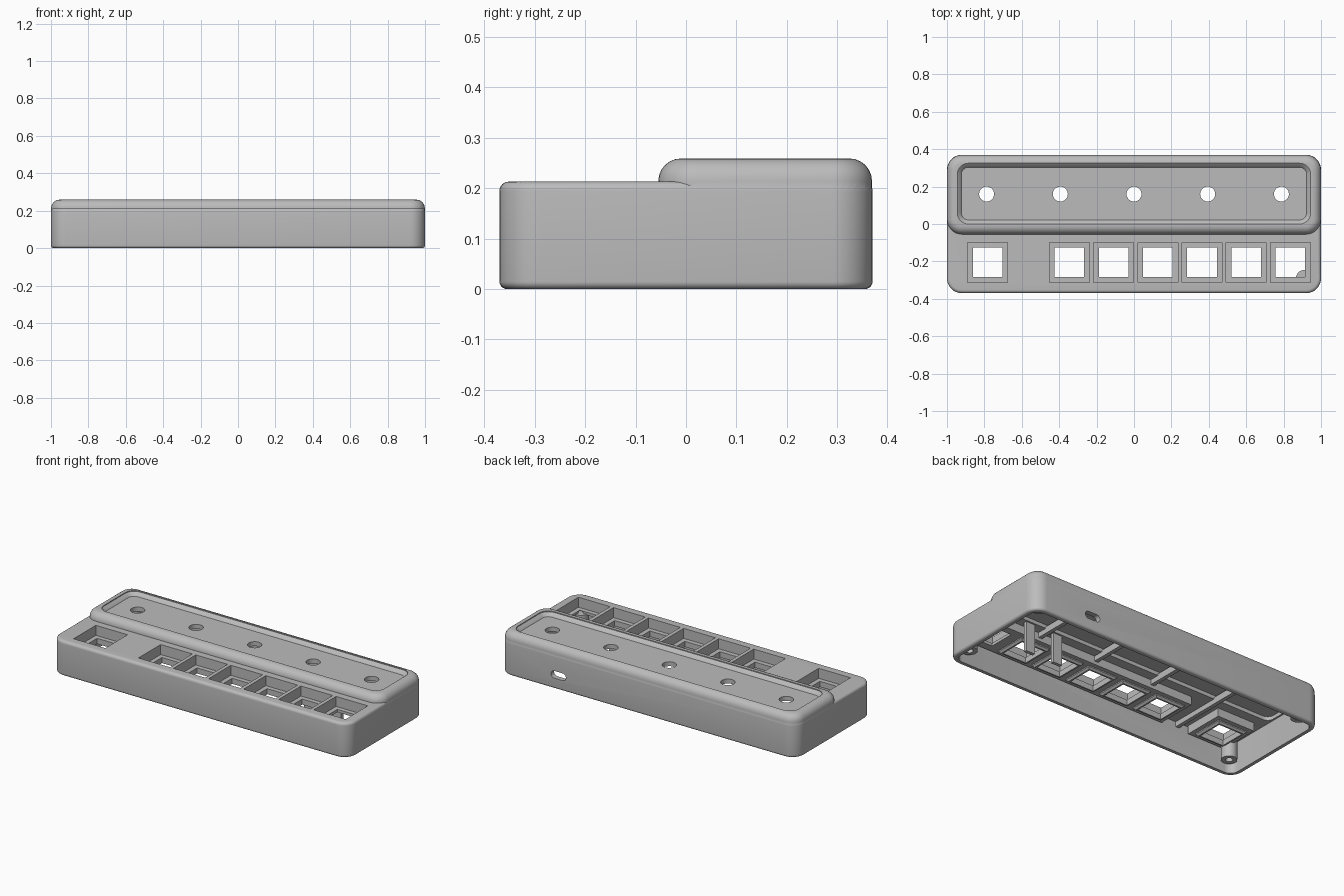
import bpy, bmesh, math

cube = bpy.data.objects.get("Cube")
if cube:
    bpy.data.objects.remove(cube, do_unlink=True)

grey = bpy.data.materials.new("plain grey")
grey.use_nodes = True
grey.diffuse_color = (0.5, 0.5, 0.5, 1)
grey.node_tree.nodes["Principled BSDF"].inputs["Base Color"].default_value = (0.5, 0.5, 0.5, 1)


def ring(x0, x1, y0, y1, radius, inset, z):
    """Rounded rectangle outline, drawn in by inset."""
    if radius == 0:
        a, b, c, d = x0 + inset, x1 - inset, y0 + inset, y1 - inset
        return [(b, d, z), (a, d, z), (a, c, z), (b, c, z)]
    corners = [(x1 - radius, y1 - radius), (x0 + radius, y1 - radius),
               (x0 + radius, y0 + radius), (x1 - radius, y0 + radius)]
    r = radius - inset
    points = []
    for q, (cx, cy) in enumerate(corners):
        for i in range(9):
            a = math.pi / 2 * (q + i / 8)
            points.append((cx + r * math.cos(a), cy + r * math.sin(a), z))
    return points


def loft(name, x0, x1, y0, y1, radius, profile):
    """Stack outlines along z; profile lists (inset, z) from bottom to top."""
    bm = bmesh.new()
    loops = [[bm.verts.new(p) for p in ring(x0, x1, y0, y1, radius, i, z)] for i, z in profile]
    for low, high in zip(loops, loops[1:]):
        for k in range(len(low)):
            n = (k + 1) % len(low)
            bm.faces.new((low[k], low[n], high[n], high[k]))
    bm.faces.new(loops[0][::-1])
    bm.faces.new(loops[-1])
    return finish(name, bm)


def finish(name, bm):
    bmesh.ops.recalc_face_normals(bm, faces=bm.faces)
    mesh = bpy.data.meshes.new(name)
    bm.to_mesh(mesh)
    bm.free()
    mesh.materials.append(grey)
    obj = bpy.data.objects.new(name, mesh)
    bpy.context.collection.objects.link(obj)
    return obj


def box(name, x0, x1, y0, y1, z0, z1):
    return loft(name, x0, x1, y0, y1, 0, [(0, z0), (0, z1)])


def cylinder(name, x, y, r, z0, z1):
    bm = bmesh.new()
    bmesh.ops.create_cone(bm, cap_ends=True, segments=32, radius1=r, radius2=r, depth=z1 - z0)
    bmesh.ops.translate(bm, verts=bm.verts, vec=(x, y, (z0 + z1) / 2))
    return finish(name, bm)


def fillet(r, z, top):
    """Quarter-round profile ending (top) or starting (bottom) at height z."""
    steps = [math.pi / 2 * i / 6 for i in range(7)]
    if top:
        return [(r - r * math.cos(a), z - r + r * math.sin(a)) for a in steps]
    return [(r - r * math.sin(a), z + r - r * math.cos(a)) for a in steps]


def combine(target, tool, operation):
    mod = target.modifiers.new("boolean", 'BOOLEAN')
    mod.operation, mod.solver, mod.object = operation, 'EXACT', tool
    bpy.context.view_layer.objects.active = target
    bpy.ops.object.modifier_apply(modifier=mod.name)
    bpy.data.objects.remove(tool, do_unlink=True)


def add(tool):
    combine(case, tool, 'UNION')


def cut(tool):
    combine(case, tool, 'DIFFERENCE')


# Outer shell: low body and raised rear section
case = loft("case", -1, 1, -0.37, 0.37, 0.08, fillet(0.015, 0, False) + fillet(0.018, 0.213, True))
add(loft("raised_section", -0.999, 0.999, -0.055, 0.369, 0.08,
         [(0, 0.15)] + fillet(0.045, 0.259, True)))

# Hollow interior, open underneath
cut(loft("cavity", -0.97, 0.97, -0.34, 0.34, 0.05, [(0, -0.1), (0, 0.185)]))
cut(loft("rear_cavity", -0.96, 0.96, -0.02, 0.33, 0.04, [(0, 0.1), (0, 0.207)]))

# Shallow tray on the raised section
cut(loft("tray", -0.945, 0.945, 0.0, 0.325, 0.06, [(0.022, 0.234), (0.018, 0.24), (0, 0.254), (0, 0.3)]))

# Key pocket housings, ribs and board stops under the top
key_y = -0.205
keys = [-0.782] + [-0.345 + 0.2362 * i for i in range(6)]
add(box("single_housing", keys[0] - 0.125, keys[0] + 0.125, key_y - 0.125, key_y + 0.125, 0.135, 0.2))
add(box("row_housing", keys[1] - 0.125, keys[-1] + 0.125, key_y - 0.125, key_y + 0.125, 0.135, 0.2))
for x in (-0.59, -0.197, 0.197, 0.59):
    add(box("rib", x - 0.012, x + 0.012, -0.355, 0.355, 0.155, 0.195))
for x in (0.51, 0.7):
    add(box("board_stop", x - 0.03, x + 0.03, -0.05, -0.03, 0.005, 0.2))

# Screw posts in the four corners
for sx in (-1, 1):
    for sy in (-1, 1):
        add(cylinder("screw_post", sx * 0.91, sy * 0.29, 0.044, 0.05, 0.198))
        cut(cylinder("screw_hole", sx * 0.91, sy * 0.29, 0.02, 0.03, 0.15))

# Key openings: lip below, pocket above, hole through
for x in keys:
    def square(half):
        return x - half, x + half, key_y - half, key_y + half
    if x < 0.8:
        add(loft("key_lip", *square(0.098), 0, [(0.01, 0.118), (0, 0.128), (0, 0.145)]))
    cut(box("key_pocket", *square(0.107), 0.152, 0.3))
    cut(box("key_hole", *square(0.079), 0.1, 0.2))

# Corner post stays visible through the last key opening
add(cylinder("corner_post", 0.91, -0.29, 0.044, 0.05, 0.14))
cut(cylinder("corner_screw_hole", 0.91, -0.29, 0.02, 0.03, 0.12))

# Light holes along the tray
for i in range(-2, 3):
    cut(cylinder("light_hole", i * 0.394, 0.16, 0.04, 0.1, 0.3))

# Cable slot in the back wall
slot = loft("cable_slot", -0.05, 0.05, -0.022, 0.022, 0.0215, [(0, -0.1), (0, 0.1)])
slot.rotation_euler.x = math.pi / 2
slot.location = (0.6, 0.37, 0.087)
bpy.context.view_layer.update()
cut(slot)

# Smooth fillets with crisp edges
bpy.ops.object.select_all(action='DESELECT')
case.select_set(True)
bpy.context.view_layer.objects.active = case
bpy.ops.object.shade_smooth_by_angle(angle=math.radians(30))
